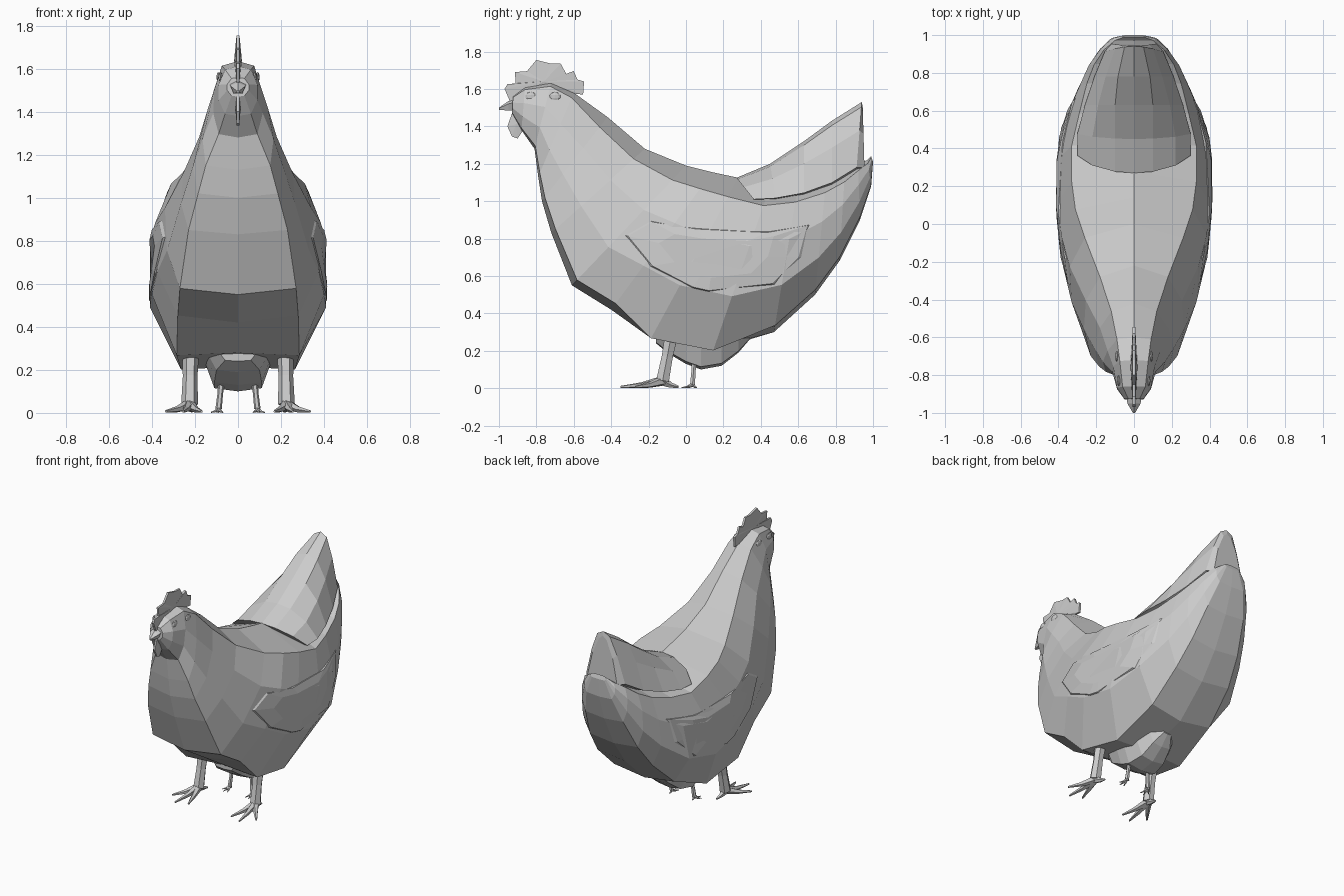
import bpy, bmesh, math
from mathutils import Vector
from mathutils.bvhtree import BVHTree

if "Cube" in bpy.data.objects:
    bpy.data.objects.remove(bpy.data.objects["Cube"])

grey = bpy.data.materials.new("light grey")
grey.diffuse_color = (0.6, 0.6, 0.6, 1)
grey.use_nodes = True
grey.node_tree.nodes["Principled BSDF"].inputs["Base Color"].default_value = grey.diffuse_color


def finish(name, bm):
    """Turn a bmesh into a flat-shaded grey object."""
    bmesh.ops.recalc_face_normals(bm, faces=bm.faces)
    mesh = bpy.data.meshes.new(name)
    bm.to_mesh(mesh)
    bm.free()
    mesh.materials.append(grey)
    ob = bpy.data.objects.new(name, mesh)
    bpy.context.collection.objects.link(ob)
    return ob


def loft(name, rings):
    """Bridge closed rings of equal length and cap both ends."""
    bm = bmesh.new()
    loops = [[bm.verts.new(p) for p in r] for r in rings]
    n = len(loops[0])
    for a, b in zip(loops, loops[1:]):
        for i in range(n):
            j = (i + 1) % n
            bm.faces.new((a[i], a[j], b[j], b[i]))
    bm.faces.new(loops[0])
    bm.faces.new(loops[-1])
    return finish(name, bm)


def section(low, high, widths, ts):
    """Mirrored ring around the line low-high (y, z) with half widths at ts."""
    low, high = Vector((0, *low)), Vector((0, *high))
    side = [low.lerp(high, t) + Vector((w, 0, 0)) for w, t in zip(widths, ts)]
    return [low] + side + [high] + [Vector((-p.x, p.y, p.z)) for p in reversed(side)]


def tube(name, points, radii, sides=6):
    """Tapered straight-sided limb along points."""
    pts = [Vector(p) for p in points]
    rings = []
    for i, (p, r) in enumerate(zip(pts, radii)):
        d = (pts[min(i + 1, len(pts) - 1)] - pts[max(i - 1, 0)]).normalized()
        u = d.cross(Vector((0, 1, 0) if abs(d.z) > 0.7 else (0, 0, 1))).normalized()
        v = d.cross(u)
        rings.append([p + r * (math.cos(a) * u + math.sin(a) * v)
                      for a in (2 * math.pi * k / sides for k in range(sides))])
    return loft(name, rings)


def plate(name, outline, edge, core, centre):
    """Upright plate in the yz plane, thin at the rim and thicker at the core."""
    bm = bmesh.new()
    n = len(outline)
    for s in (-1, 1):
        rim = [bm.verts.new((s * edge, y, z)) for y, z in outline]
        mid = bm.verts.new((s * core, *centre))
        for i in range(n):
            bm.faces.new((rim[i], rim[(i + 1) % n], mid))
        if s < 0:
            first = rim
    for i in range(n):
        j = (i + 1) % n
        bm.faces.new((first[i], first[j], rim[j], rim[i]))
    return finish(name, bm)


# Body, neck and head: low point, high point, half widths low to high
BODY = [
    ((-.93, 1.47), (-.925, 1.56), (.03, .05, .05, .03)),
    ((-.88, 1.38), (-.86, 1.61), (.06, .09, .09, .06)),
    ((-.81, 1.28), (-.72, 1.635), (.09, .115, .11, .075)),
    ((-.79, 1.13), (-.60, 1.58), (.15, .165, .14, .09)),
    ((-.77, 1.00), (-.42, 1.45), (.185, .21, .18, .12)),
    ((-.72, .83), (-.22, 1.28), (.23, .265, .255, .18)),
    ((-.61, .55), (.00, 1.19), (.27, .33, .34, .26)),
    ((-.40, .42), (.14, 1.155), (.28, .375, .385, .31)),
    ((-.18, .28), (.28, 1.125), (.285, .40, .405, .33)),
    ((.15, .215), (.45, 1.08), (.265, .41, .41, .33)),
    ((.47, .30), (.60, 1.09), (.24, .385, .365, .29)),
    ((.69, .50), (.75, 1.12), (.22, .30, .29, .25)),
    ((.82, .68), (.85, 1.16), (.19, .24, .24, .21)),
    ((.93, .90), (.92, 1.20), (.15, .18, .18, .16)),
    ((.99, 1.08), (.97, 1.22), (.10, .12, .12, .10)),
    ((1.0, 1.21), (.99, 1.24), (.05, .06, .06, .05)),
]


def heights(i):
    """Fractions of the side edges: flat head top, flat belly."""
    return (-.015 if 8 <= i <= 9 else .045, .32, .63, .94 if i < 4 else .88)


body = loft("body", [section(*s, heights(i)) for i, s in enumerate(BODY)])

# Tail: a tent rising to the back, its front edge swept backwards
TAIL = [
    ((.37, 1.00), (.27, 1.125), (.30, .22, .10)),
    ((.48, 1.00), (.45, 1.20), (.30, .22, .10)),
    ((.63, 1.02), (.63, 1.32), (.26, .19, .10)),
    ((.78, 1.07), (.78, 1.43), (.21, .15, .085)),
    ((.91, 1.15), (.94, 1.53), (.155, .10, .05)),
    ((.955, 1.15), (.945, 1.50), (.12, .08, .03)),
]
loft("tail", [section(*s, (.08, .6, .93)) for s in TAIL])

# Wings: shallow shells laid on the body sides
tree = BVHTree.FromPolygons([v.co for v in body.data.vertices],
                            [p.vertices for p in body.data.polygons])
WING = [(-.34, .82), (-.20, .65), (.03, .53), (.12, .51), (.48, .55), (.63, .70),
        (.68, .88), (.45, .84), (.05, .86), (-.20, .90)]
cy, cz = .15, .71
for s, label in ((1, "right"), (-1, "left")):
    bm = bmesh.new()
    loops = []
    for scale, lift in ((1, -.008), (.94, .008), (.6, .009)):
        ring = []
        for y, z in WING:
            y, z = cy + (y - cy) * scale, cz + (z - cz) * scale
            hit = tree.ray_cast(Vector((s, y, z)), Vector((-s, 0, 0)))[0]
            ring.append(bm.verts.new((hit.x + s * lift, y, z)))
        loops.append(ring)
    for a, b in zip(loops, loops[1:]):
        for i in range(len(a)):
            j = (i + 1) % len(a)
            bm.faces.new((a[i], a[j], b[j], b[i]))
    bm.faces.new(loops[-1])
    finish(label + "_wing", bm)

# Comb and wattle
plate("comb", [(-.94, 1.53), (-.97, 1.60), (-.955, 1.625), (-.91, 1.63), (-.915, 1.69),
               (-.85, 1.695), (-.80, 1.755), (-.72, 1.735), (-.67, 1.735), (-.64, 1.68),
               (-.60, 1.695), (-.58, 1.65), (-.545, 1.64), (-.55, 1.57), (-.65, 1.58),
               (-.80, 1.58)],
      .007, .018, (-.76, 1.64))
plate("wattle", [(-.93, 1.47), (-.955, 1.40), (-.93, 1.345), (-.90, 1.335),
                 (-.87, 1.38), (-.87, 1.46)], .006, .012, (-.91, 1.41))

# Beak
loft("beak", [
    [(-.04, -.91, 1.53), (-.02, -.91, 1.485), (.02, -.91, 1.485), (.04, -.91, 1.53), (0, -.91, 1.55)],
    [(-.035, -.95, 1.52), (-.02, -.95, 1.485), (.02, -.95, 1.485), (.035, -.95, 1.52), (0, -.95, 1.535)],
    [(-.006, -1, 1.497), (-.004, -1, 1.488), (.004, -1, 1.488), (.006, -1, 1.497), (0, -1, 1.5)]])


def foot(name, hip, ankle, toes, r):
    """Leg with three front toes and one hind toe."""
    tube(name + "_leg", [hip, Vector(hip).lerp(Vector(ankle), .5), ankle], (r * 1.2, r, r * 1.15))
    for k, (x, y) in enumerate(toes):
        a = Vector(ankle)
        knuckle = Vector((a.x + (x - a.x) * .5, a.y + (y - a.y) * .5, r * .5))
        tube(f"{name}_toe_{k + 1}", [a, knuckle, (x, y, r * .2)], (r * .8, r * .45, r * .18), 5)


# Eyes, ear lobes, hen feet and chick feet on both sides
for s, label in ((1, "right"), (-1, "left")):
    for part, y in (("eye", -.83), ("ear", -.70)):
        hit = tree.ray_cast(Vector((s, y, 1.56)), Vector((-s, 0, 0)))[0]
        bm = bmesh.new()
        bmesh.ops.create_uvsphere(bm, u_segments=8, v_segments=5, radius=.03)
        for v in bm.verts:
            v.co = hit + Vector((v.co.x * .3, v.co.y, v.co.z * .8))
        finish(f"{label}_{part}", bm)
    foot(label + "_hen", (s * .22, -.075, .30), (s * .225, -.125, .04),
         [(s * .17, -.32), (s * .255, -.35), (s * .335, -.27), (s * .215, -.04)], .034)
    foot(label + "_chick", (s * .075, .045, .16), (s * .09, .035, .02),
         [(s * .07, -.02), (s * .10, -.025), (s * .125, 0), (s * .09, .06)], .013)

# Chick tucked under the hen
CHICK = [
    ((-.16, .24), (-.16, .32), (.06, .09, .06)),
    ((-.10, .19), (-.10, .34), (.10, .14, .09)),
    ((.00, .13), (.00, .35), (.11, .15, .10)),
    ((.08, .10), (.08, .35), (.11, .155, .10)),
    ((.19, .12), (.19, .34), (.09, .14, .09)),
    ((.28, .19), (.28, .33), (.07, .10, .06)),
    ((.34, .26), (.34, .31), (.03, .04, .03)),
]
loft("chick_body", [section(*s, (.06, .55, .92)) for s in CHICK])
